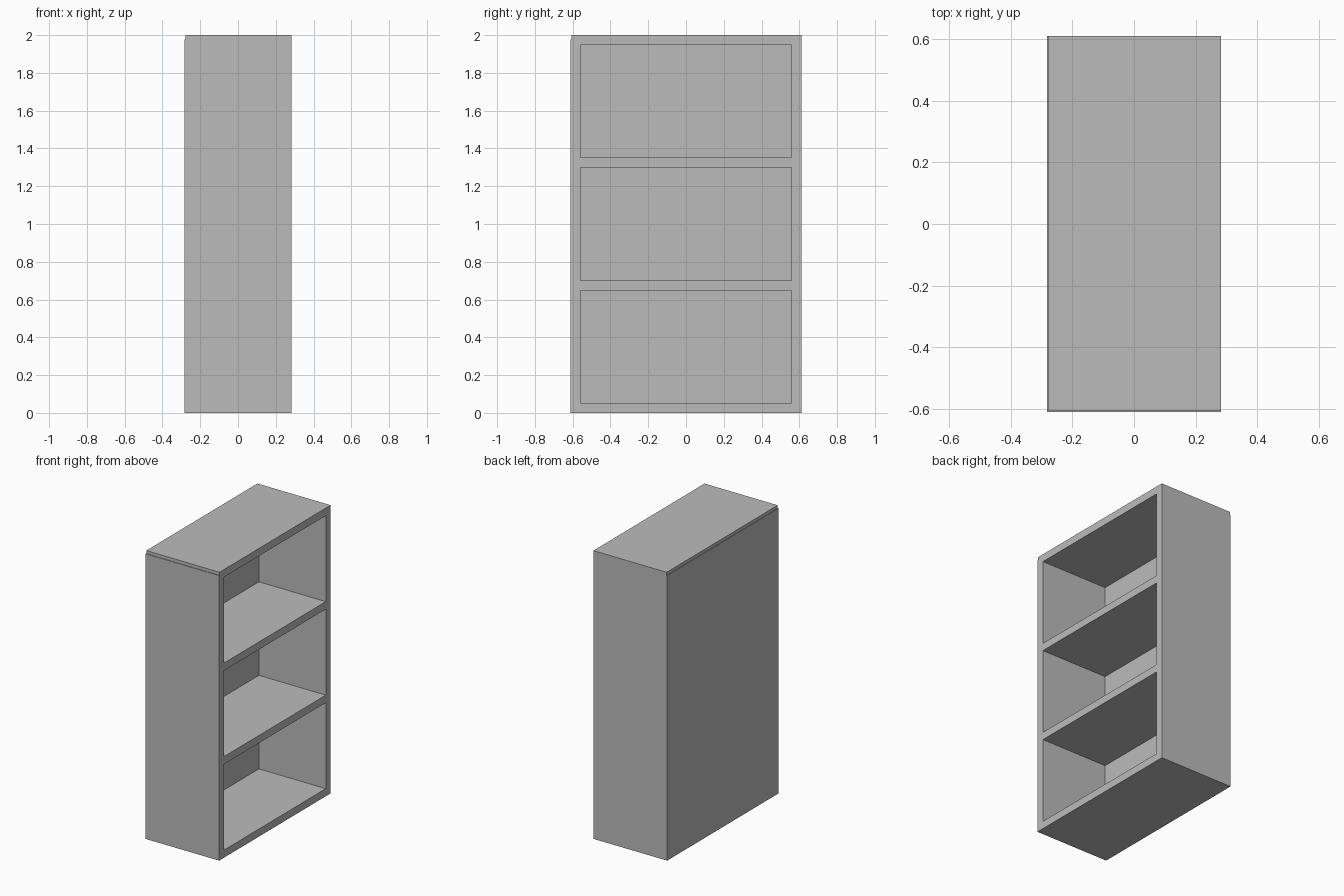
import bpy

cube = bpy.data.objects.get("Cube")
if cube:
    bpy.data.objects.remove(cube, do_unlink=True)

grey = bpy.data.materials.new("plain grey")
grey.use_nodes = True
grey.diffuse_color = (0.5, 0.5, 0.5, 1)
grey.node_tree.nodes["Principled BSDF"].inputs["Base Color"].default_value = (0.5, 0.5, 0.5, 1)


def panel(name, x, y, z):
    """Box between the given (low, high) limits on each axis."""
    corners = [(a, b, c) for a in x for b in y for c in z]
    faces = [(0, 1, 3, 2), (4, 6, 7, 5), (0, 4, 5, 1),
             (2, 3, 7, 6), (0, 2, 6, 4), (1, 5, 7, 3)]
    mesh = bpy.data.meshes.new(name)
    mesh.from_pydata(corners, [], faces)
    mesh.materials.append(grey)
    obj = bpy.data.objects.new(name, mesh)
    bpy.context.collection.objects.link(obj)
    return obj


DEPTH, WIDTH, HEIGHT, BOARD = 0.283, 0.611, 2.0, 0.053
LIP = 0.004           # back and right side stand just proud of the top
inner = WIDTH - BOARD
pitch = (HEIGHT - BOARD) / 3

# Upright sides and back; the open side faces +x
panel("right_side", (-DEPTH, DEPTH), (-WIDTH, -inner), (0, HEIGHT - 0.022))
panel("left_side", (-DEPTH, DEPTH), (inner, WIDTH), (0, HEIGHT - 0.022))
panel("back_panel", (-DEPTH, -DEPTH + BOARD), (-inner, inner), (0, HEIGHT - 0.022))

# Base board and two shelves between the sides
for i, name in enumerate(("base_board", "lower_shelf", "upper_shelf")):
    panel(name, (-DEPTH + BOARD, DEPTH), (-inner, inner), (i * pitch, i * pitch + BOARD))

# Top board: full-width cap set back by the lip, filled down between the sides
panel("top_cap", (-DEPTH + LIP, DEPTH), (-WIDTH + LIP, WIDTH), (HEIGHT - 0.022, HEIGHT))
panel("top_board", (-DEPTH + BOARD, DEPTH), (-inner, inner), (HEIGHT - BOARD, HEIGHT - 0.022))
